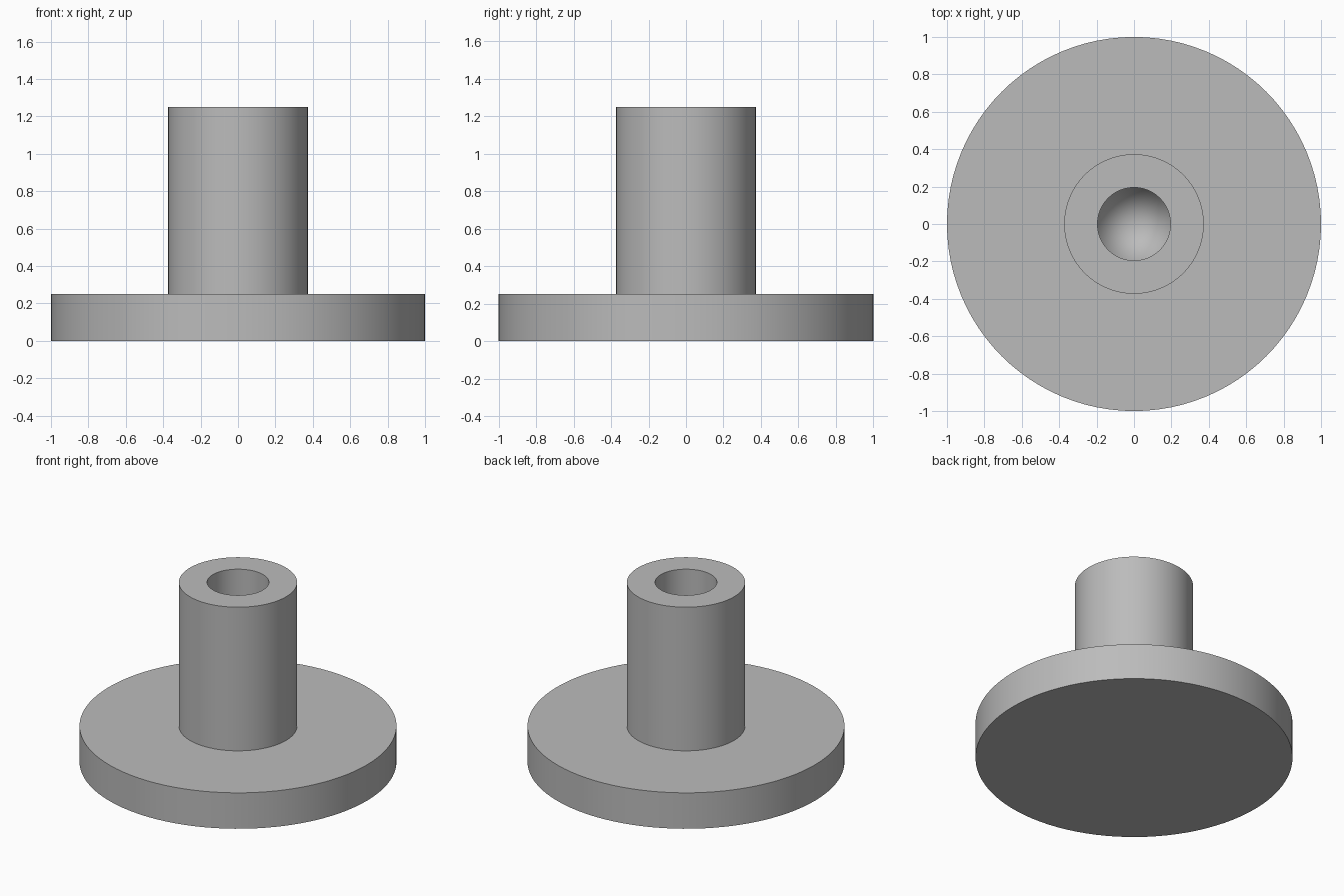
import bpy
import bmesh
import math

if "Cube" in bpy.data.objects:
    bpy.data.objects.remove(bpy.data.objects["Cube"], do_unlink=True)

SEGMENTS = 96

grey = bpy.data.materials.new("plain grey")
grey.use_nodes = True
COLOUR = (0.5, 0.5, 0.5, 1)
grey.diffuse_color = COLOUR
grey.node_tree.nodes["Principled BSDF"].inputs["Base Color"].default_value = COLOUR


def lathe(name, profile):
    """Spin a radius/height profile about the z axis into a solid."""
    bm = bmesh.new()
    verts = [bm.verts.new((r, 0, z)) for r, z in profile]
    edges = [bm.edges.new(pair) for pair in zip(verts, verts[1:])]
    bmesh.ops.spin(bm, geom=verts + edges, cent=(0, 0, 0), axis=(0, 0, 1),
                   angle=math.tau, steps=SEGMENTS, use_duplicate=False)
    bmesh.ops.remove_doubles(bm, verts=bm.verts, dist=0.0001)
    bmesh.ops.recalc_face_normals(bm, faces=bm.faces)
    mesh = bpy.data.meshes.new(name)
    bm.to_mesh(mesh)
    bm.free()
    mesh.materials.append(grey)
    obj = bpy.data.objects.new(name, mesh)
    bpy.context.collection.objects.link(obj)
    bpy.ops.object.select_all(action="DESELECT")
    obj.select_set(True)
    bpy.context.view_layer.objects.active = obj
    bpy.ops.object.shade_smooth_by_angle(angle=math.radians(20))
    return obj


# Flat disc and upright post in one body, with a blind bore ending in a cone
lathe("flanged_post", [
    (0, 0), (1, 0), (1, 0.25),          # disc
    (0.373, 0.25), (0.373, 1.25),       # post
    (0.195, 1.25), (0.195, 0.6),        # bore
    (0, 0.25),                          # pointed bore end
])
